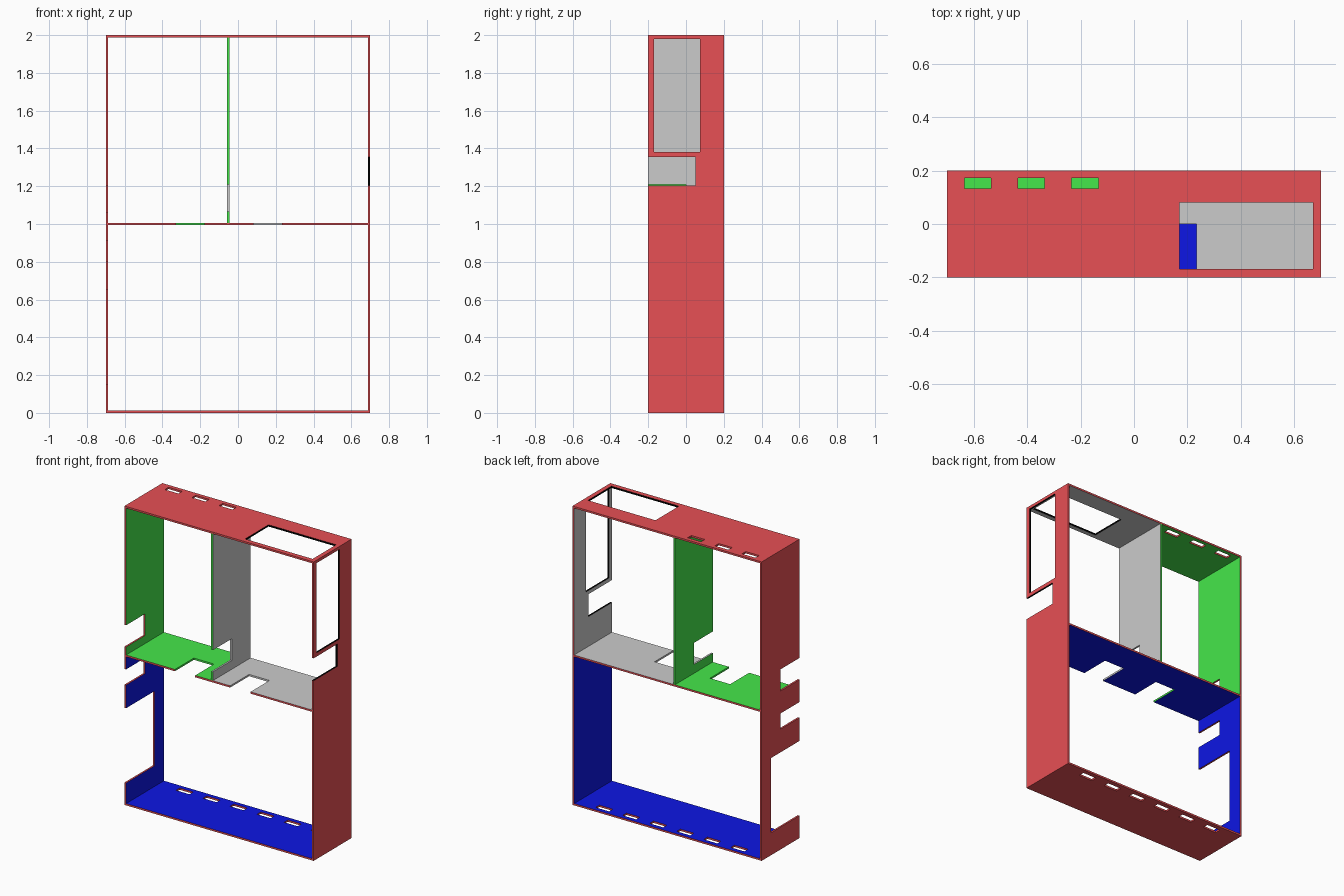
import bpy, bmesh

if "Cube" in bpy.data.objects:
    bpy.data.objects.remove(bpy.data.objects["Cube"])

W, D, H = 0.70, 0.20, 2.0      # half width, half depth, height
T = 0.012                      # panel thickness
MID_Z, DIV_X = 1.0, -0.052     # shelf height, divider position

RED, GREEN, GREY, BLUE, BLACK = range(5)
COLOURS = [("shell_red", (0.80, 0.08, 0.09)), ("lining_green", (0.06, 0.80, 0.07)),
           ("lining_grey", (0.60, 0.60, 0.60)), ("lining_blue", (0.004, 0.008, 0.78)),
           ("trim_black", (0.0, 0.0, 0.0))]
MATS = []
for name, rgb in COLOURS:
    m = bpy.data.materials.new(name)
    m.diffuse_color = (*rgb, 1)
    m.use_nodes = True
    m.node_tree.nodes["Principled BSDF"].inputs["Base Color"].default_value = m.diffuse_color
    MATS.append(m)


def lining(p):
    """Colour of a panel surface, chosen by the compartment it faces."""
    x, y, z = p
    if abs(x) > W - T or z < T or z > H - T:
        return RED
    if z < MID_Z:
        return BLUE
    return GREEN if x < DIV_X else GREY


def panel(name, axis, u, v, w, holes=(), split_u=(), split_v=(), rim=RED):
    """Flat panel with rectangular cut-outs (u0, u1, v0, v1, edge colour)."""
    us = sorted({*u, *split_u, *(c for h in holes for c in h[0:2])})
    vs = sorted({*v, *split_v, *(c for h in holes for c in h[2:4])})
    nu, nv = len(us) - 1, len(vs) - 1

    def xyz(a, b, c):
        return (c, a, b) if axis == 'x' else (a, b, c)

    def hole_at(i, j):
        a, b = (us[i] + us[i + 1]) / 2, (vs[j] + vs[j + 1]) / 2
        return next((h for h in holes if h[0] < a < h[1] and h[2] < b < h[3]), None)

    bm = bmesh.new()

    def quad(pts, mat):
        bm.faces.new([bm.verts.new(xyz(*p)) for p in pts]).material_index = mat

    for i in range(nu):
        for j in range(nv):
            if hole_at(i, j):
                continue
            a, b, c, d = us[i], us[i + 1], vs[j], vs[j + 1]
            ring = [(a, c), (b, c), (b, d), (a, d)]
            for k, off in ((w[0], -0.001), (w[1], 0.001)):
                quad([(*p, k) for p in ring],
                     lining(xyz((a + b) / 2, (c + d) / 2, k + off)))
            sides = [(0, -1), (1, 0), (0, 1), (-1, 0)]
            for s, (di, dj) in enumerate(sides):
                ni, nj = i + di, j + dj
                p, q = ring[s], ring[(s + 1) % 4]
                mat = rim
                if 0 <= ni < nu and 0 <= nj < nv:
                    h = hole_at(ni, nj)
                    if not h:
                        continue
                    mat = h[4]
                quad([(*p, w[0]), (*q, w[0]), (*q, w[1]), (*p, w[1])], mat)
    bmesh.ops.remove_doubles(bm, verts=bm.verts, dist=1e-5)
    bmesh.ops.recalc_face_normals(bm, faces=bm.faces)
    me = bpy.data.meshes.new(name)
    bm.to_mesh(me)
    bm.free()
    for m in MATS:
        me.materials.append(m)
    ob = bpy.data.objects.new(name, me)
    bpy.context.collection.objects.link(ob)
    return ob


def slots(centres, y):
    return [(x - 0.05, x + 0.05, y - 0.02, y + 0.02, RED) for x in centres]


depth, inner = (-D, D), (-W + T, W - T)

# side walls with front notches and a window
panel("left_wall", 'x', depth, (0, H), (-W, -W + T), split_v=[MID_Z],
      holes=[(-D, 0.0, 1.06, 1.205, RED), (-D, 0.0, 0.805, 0.91, RED),
             (-D, 0.10, 0.15, 0.65, RED)])
panel("right_wall", 'x', depth, (0, H), (W - T, W), split_v=[MID_Z],
      holes=[(-D, 0.05, 1.205, 1.355, BLACK), (-0.17, 0.075, 1.38, 1.98, BLACK)])

# top with window and three slots, bottom with six slots
panel("top_panel", 'z', inner, depth, (H - T, H), split_u=[DIV_X],
      holes=[(0.17, 0.67, -0.168, 0.08, BLACK)] + slots([-0.585, -0.385, -0.183], 0.153))
panel("bottom_panel", 'z', inner, depth, (0, T),
      holes=slots([-0.5, -0.3, -0.1, 0.1, 0.3, 0.5], 0.15))

# middle shelf and upper divider with front notches
panel("shelf", 'z', inner, depth, (MID_Z - T / 2, MID_Z + T / 2), split_u=[DIV_X],
      holes=[(-0.327, -0.177, -D, 0.0, GREEN), (0.082, 0.233, -D, 0.0, GREY)])
panel("divider", 'x', depth, (MID_Z + T / 2, H - T), (DIV_X - T / 2, DIV_X + T / 2),
      holes=[(-D, 0.0, 1.065, 1.21, GREY)], rim=GREEN)
